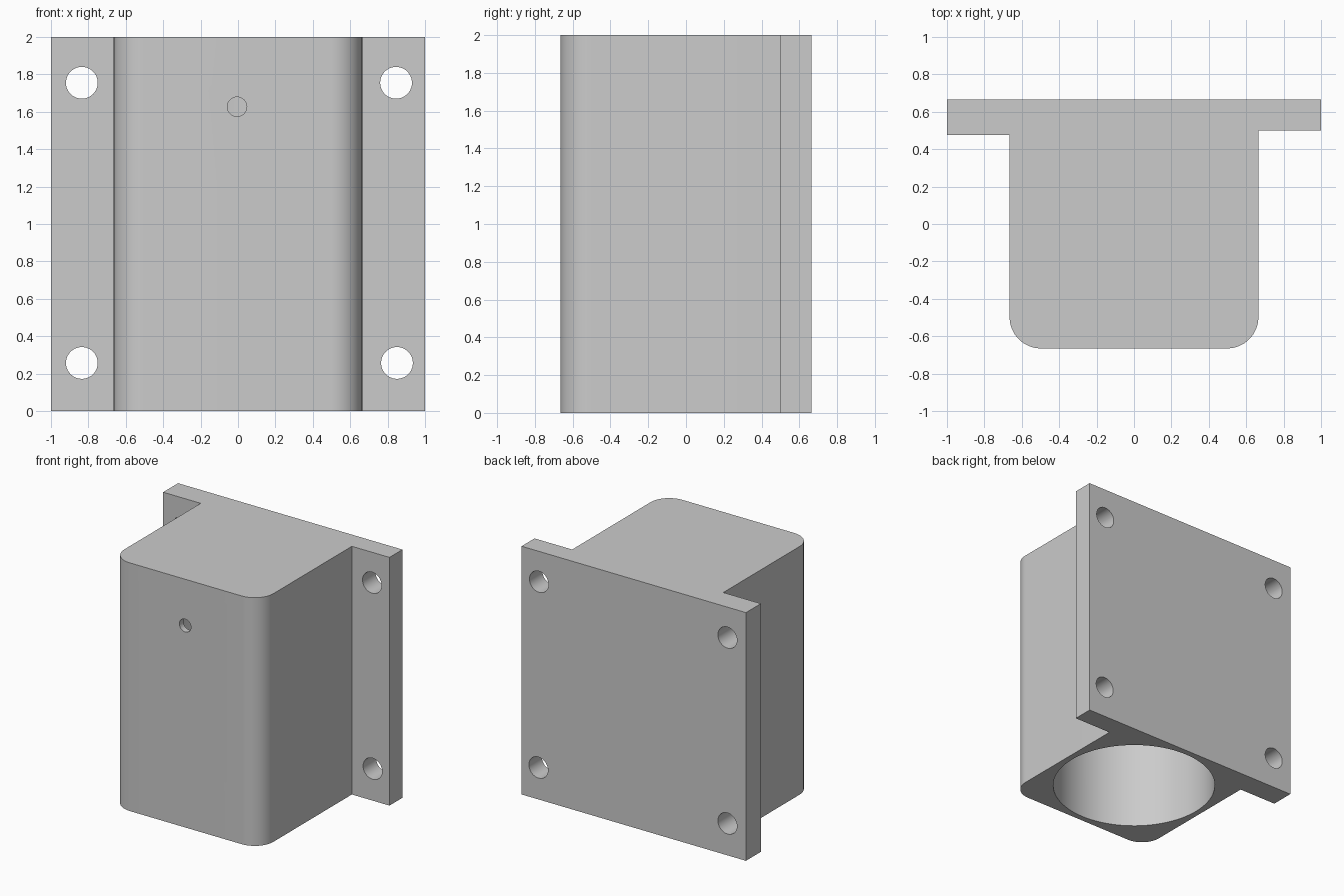
import bpy, bmesh, math
from mathutils import Matrix, Vector

cube = bpy.data.objects.get("Cube")
if cube:
    bpy.data.objects.remove(cube, do_unlink=True)

HEIGHT = 2.0
HALF = 0.665          # half width and half depth of the block
FILLET = 0.167

# Single plain grey
grey = bpy.data.materials.new("plain grey")
grey.use_nodes = True
colour = (0.6, 0.6, 0.6, 1)
grey.diffuse_color = colour
grey.node_tree.nodes["Principled BSDF"].inputs["Base Color"].default_value = colour


def make_object(name, bm):
    bmesh.ops.recalc_face_normals(bm, faces=bm.faces)
    mesh = bpy.data.meshes.new(name)
    bm.to_mesh(mesh)
    bm.free()
    mesh.materials.append(grey)
    obj = bpy.data.objects.new(name, mesh)
    bpy.context.collection.objects.link(obj)
    return obj


def arc(cx, cy, start, steps=16):
    """Quarter circle, counter-clockwise from the start angle."""
    angles = [math.radians(start + 90 * i / steps) for i in range(steps + 1)]
    return [(cx + FILLET * math.cos(a), cy + FILLET * math.sin(a)) for a in angles]


def cut_cylinder(target, name, radius, start, end, sides):
    """Drill a round hole from start to end."""
    start, end = Vector(start), Vector(end)
    axis = end - start
    bm = bmesh.new()
    bmesh.ops.create_cone(
        bm, cap_ends=True, segments=sides, radius1=radius, radius2=radius,
        depth=axis.length,
        matrix=Matrix.Translation((start + end) / 2)
        @ axis.to_track_quat("Z", "Y").to_matrix().to_4x4())
    cutter = make_object(name, bm)
    cutter.hide_render = True
    mod = target.modifiers.new(name, "BOOLEAN")
    mod.operation = "DIFFERENCE"
    mod.solver = "EXACT"
    mod.object = cutter
    bpy.context.view_layer.objects.active = target
    bpy.ops.object.modifier_apply(modifier=mod.name)
    bpy.data.objects.remove(cutter, do_unlink=True)


# Block and back flanges as one extruded outline
inner = HALF - FILLET
outline = [(-1, HALF), (-1, 0.475), (-HALF, 0.475)]
outline += arc(-inner, -inner, 180)
outline += arc(inner, -inner, 270)
outline += [(HALF, 0.5), (1, 0.5), (1, HALF)]
bm = bmesh.new()
base = bm.faces.new([bm.verts.new((x, y, 0)) for x, y in outline])
top = bmesh.ops.extrude_face_region(bm, geom=[base], use_keep_orig=True)["geom"]
bmesh.ops.translate(bm, vec=(0, 0, HEIGHT),
                    verts=[v for v in top if isinstance(v, bmesh.types.BMVert)])
housing = make_object("mounting_housing", bm)

# Blind bore open at the bottom
cut_cylinder(housing, "bore_cutter", 0.617, (0, 0, -0.2), (0, 0, 1.83), 96)

# Small hole through the front wall into the bore
cut_cylinder(housing, "front_hole_cutter", 0.052, (-0.005, -0.9, 1.627), (-0.005, -0.4, 1.627), 32)

# Four screw holes through the flanges
for x, z in [(-0.835, 0.257), (-0.835, 1.755), (0.85, 0.257), (0.845, 1.755)]:
    cut_cylinder(housing, "screw_hole_cutter", 0.085, (x, 0.3, z), (x, 0.9, z), 40)

# Smooth rounds, crisp edges
bpy.ops.object.select_all(action="DESELECT")
housing.select_set(True)
bpy.context.view_layer.objects.active = housing
bpy.ops.object.shade_smooth_by_angle(angle=math.radians(30))
